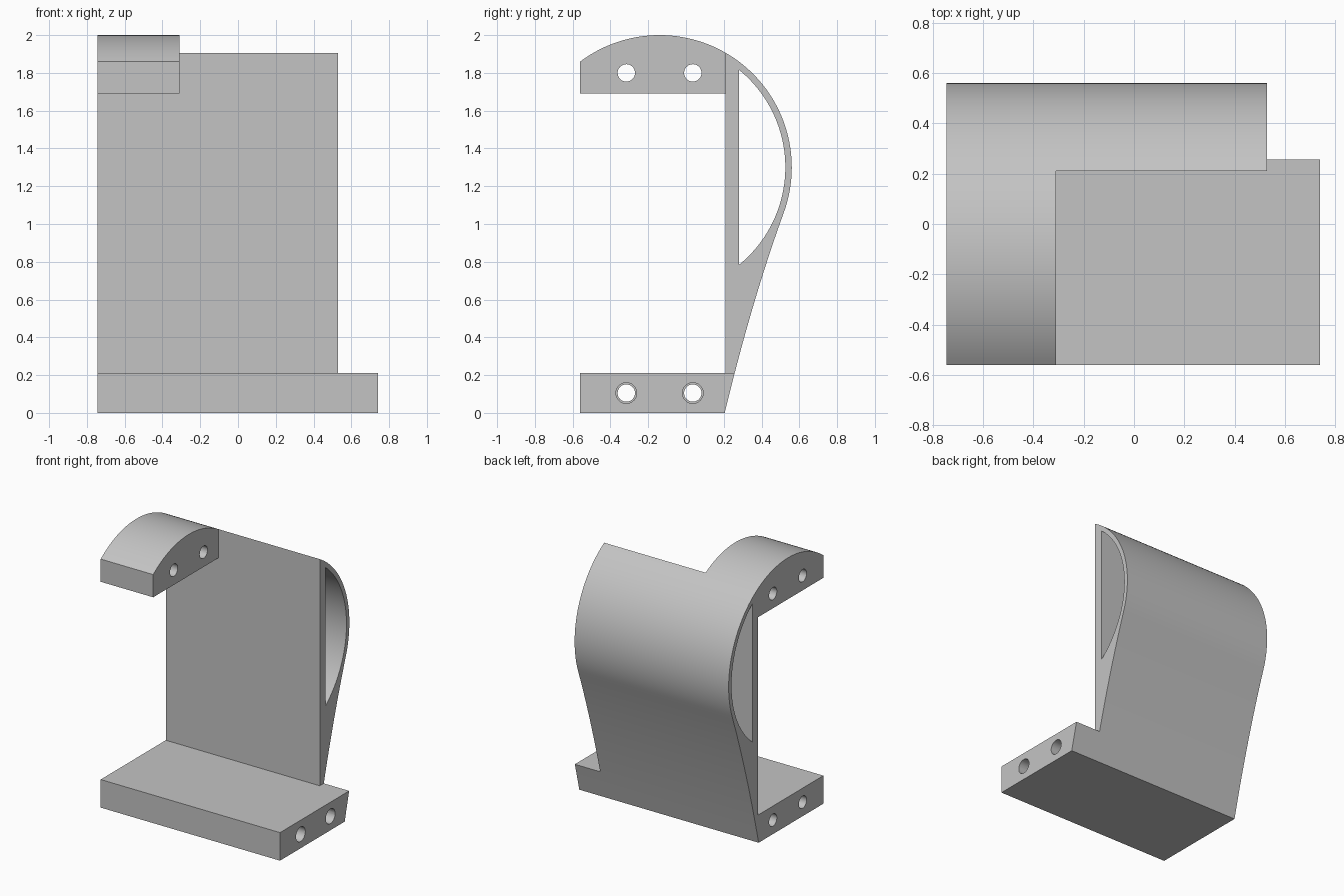
import bpy, bmesh
from math import sin, cos, radians, pi, atan2, hypot

cube = bpy.data.objects.get("Cube")
if cube:
    bpy.data.objects.remove(cube, do_unlink=True)

grey = bpy.data.materials.new("plain_grey")
grey.use_nodes = True
grey.diffuse_color = (0.55, 0.55, 0.55, 1)
grey.node_tree.nodes["Principled BSDF"].inputs["Base Color"].default_value = grey.diffuse_color

LEFT, RIGHT = 0.74, -0.745        # ends of the base along x
WALL_END, LUG_END = 0.53, -0.31   # where the wall and the top lug stop
FRONT, WALL = -0.56, 0.21         # front edge and front of the wall
DECK, LUG_Z = 0.21, 1.69          # top of the base, underside of the lug
CY, CZ, R = -0.14, 1.3, 0.7       # big back curve


def prism(name, profile, x0, x1):
    """Extrude a (y, z) outline along x."""
    bm = bmesh.new()
    face = bm.faces.new([bm.verts.new((x0, y, z)) for y, z in profile])
    out = bmesh.ops.extrude_face_region(bm, geom=[face])
    verts = [v for v in out["geom"] if isinstance(v, bmesh.types.BMVert)]
    bmesh.ops.translate(bm, verts=verts, vec=(x1 - x0, 0, 0))
    bmesh.ops.recalc_face_normals(bm, faces=bm.faces)
    mesh = bpy.data.meshes.new(name)
    bm.to_mesh(mesh)
    bm.free()
    mesh.materials.append(grey)
    obj = bpy.data.objects.new(name, mesh)
    bpy.context.collection.objects.link(obj)
    return obj


def arc(cy, cz, r, a0, a1, n):
    steps = [a0 + (a1 - a0) * i / n for i in range(n + 1)]
    return [(cy + r * cos(a), cz + r * sin(a)) for a in steps]


def box(y0, y1, z0, z1):
    return [(y0, z0), (y1, z0), (y1, z1), (y0, z1)]


def cut(target, cutter):
    cutter.hide_render = True
    mod = target.modifiers.new("cut", "BOOLEAN")
    mod.operation, mod.solver, mod.object = "DIFFERENCE", "EXACT", cutter
    bpy.context.view_layer.objects.active = target
    bpy.ops.object.modifier_apply(modifier=mod.name)
    bpy.data.objects.remove(cutter, do_unlink=True)


# C-shaped side outline: round back, then a tail sweeping down to the base
outline = arc(CY, CZ, R, radians(126.87), radians(-20.05), 60)
p0, p1, p2 = outline[-1], (0.347, 0.591), (0.205, 0)
for i in range(1, 17):
    t = i / 16
    outline.append(tuple((1 - t) ** 2 * a + 2 * t * (1 - t) * b + t * t * c
                         for a, b, c in zip(p0, p1, p2)))
outline += [(FRONT, 0), (FRONT, DECK), (WALL, DECK), (WALL, LUG_Z), (FRONT, LUG_Z)]
bracket = prism("bracket", outline, RIGHT, LEFT)

# Shorten the top lug and the wall
cut(bracket, prism("lug_cutter", box(-1, WALL, 1, 2.5), LUG_END, 1))
cut(bracket, prism("wall_cutter", box(-1, 1, DECK, 2.5), WALL_END, 1))

# D-shaped tunnel behind the wall
inner, flat = 0.666, 0.28
half = atan2((inner ** 2 - (flat - CY) ** 2) ** 0.5, flat - CY)
cut(bracket, prism("tunnel_cutter", arc(CY, CZ, inner, half, -half, 40), -1, 1))

# Bolt holes through the lug and the base, wider from the left in the base
for y in (-0.316, 0.036):
    for z, r, x0, x1 in ((1.8, 0.046, -1, 0), (0.105, 0.046, -1, 1),
                         (0.105, 0.055, LUG_END, 1)):
        cut(bracket, prism("hole_cutter", arc(y, z, r, 0, 2 * pi, 32)[:-1], x0, x1))

bpy.ops.object.select_all(action="DESELECT")
bracket.select_set(True)
bpy.context.view_layer.objects.active = bracket
bpy.ops.object.shade_smooth_by_angle(angle=radians(30))
